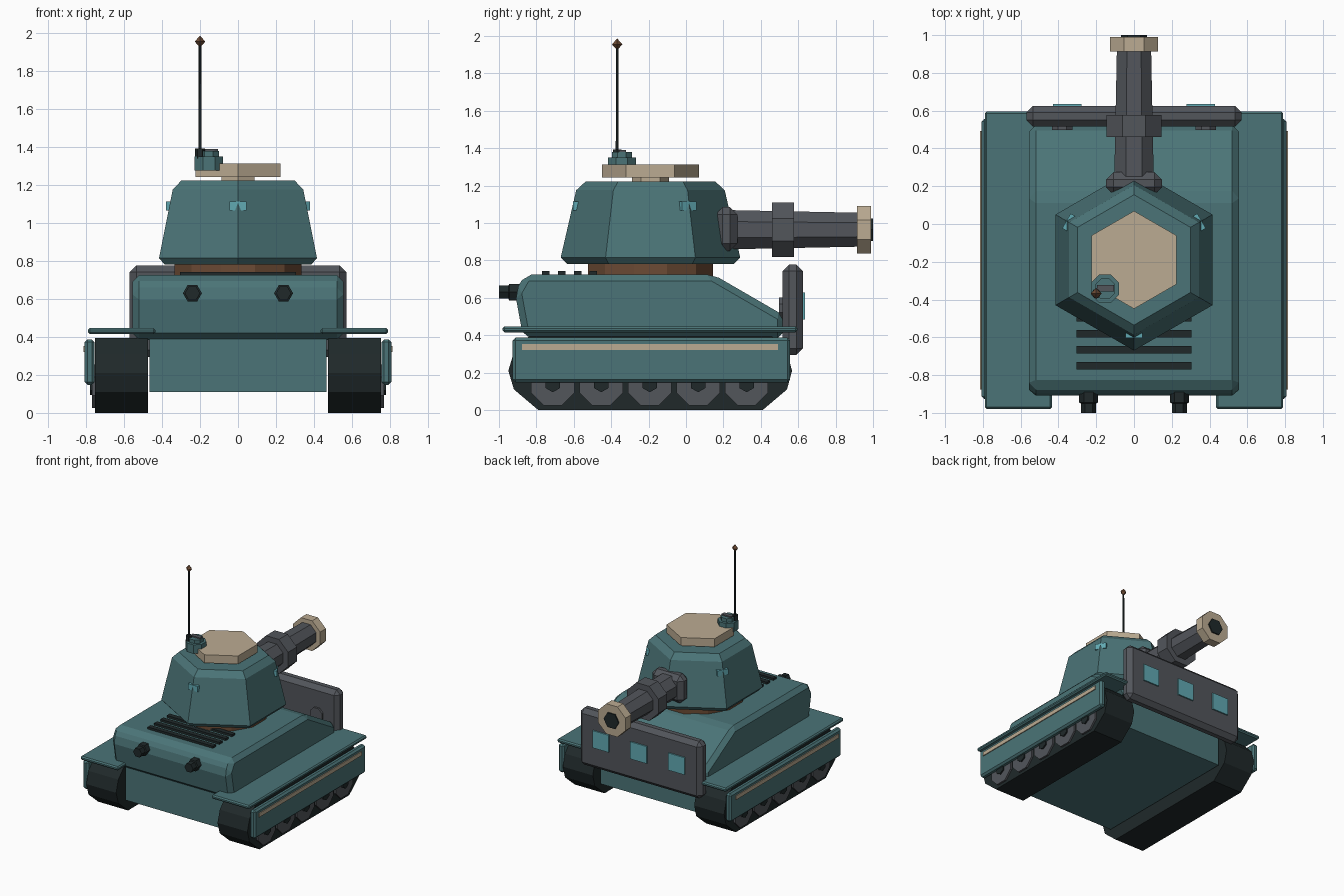
import bpy, bmesh, math
from mathutils import Vector

cube = bpy.data.objects.get("Cube")
if cube:
    bpy.data.objects.remove(cube, do_unlink=True)


def material(name, rgb):
    m = bpy.data.materials.new(name)
    m.use_nodes = True
    m.diffuse_color = (*rgb, 1)
    bsdf = next(n for n in m.node_tree.nodes if n.type == 'BSDF_PRINCIPLED')
    bsdf.inputs["Base Color"].default_value = (*rgb, 1)
    bsdf.inputs["Roughness"].default_value = 0.8
    return m


TEAL = material("teal_paint", (0.07, 0.175, 0.185))
GRAY = material("gun_gray", (0.085, 0.092, 0.105))
DARK = material("track_black", (0.014, 0.022, 0.023))
CREAM = material("cream_paint", (0.50, 0.41, 0.29))
BROWN = material("rust_brown", (0.15, 0.07, 0.035))
CYAN = material("cyan_glass", (0.12, 0.40, 0.45))


def finish(name, bm, mat, bevel=0):
    bmesh.ops.recalc_face_normals(bm, faces=bm.faces)
    mesh = bpy.data.meshes.new(name)
    bm.to_mesh(mesh)
    bm.free()
    mesh.materials.append(mat)
    obj = bpy.data.objects.new(name, mesh)
    bpy.context.collection.objects.link(obj)
    if bevel:
        mod = obj.modifiers.new("chamfer", 'BEVEL')
        mod.width = bevel
        mod.segments = 1
        mod.limit_method = 'ANGLE'
        mod.angle_limit = math.radians(25)
    return obj


def loft(name, loops, mat, bevel=0):
    """Skin a stack of equal-length point loops and cap both ends."""
    bm = bmesh.new()
    rows = [[bm.verts.new(p) for p in loop] for loop in loops]
    n = len(rows[0])
    for a, b in zip(rows, rows[1:]):
        for i in range(n):
            j = (i + 1) % n
            bm.faces.new((a[i], a[j], b[j], b[i]))
    bm.faces.new(rows[0])
    bm.faces.new(rows[-1])
    return finish(name, bm, mat, bevel)


def box(name, xs, ys, zs, mat, bevel=0):
    loops = [[(xs[0], ys[0], z), (xs[1], ys[0], z),
              (xs[1], ys[1], z), (xs[0], ys[1], z)] for z in zs]
    return loft(name, loops, mat, bevel)


def side_profile(name, points, xs, mat, bevel=0):
    return loft(name, [[(x, y, z) for y, z in points] for x in xs], mat, bevel)


def turned(name, sides, rings, mat, centre, axis='Z', turn=0):
    """Regular polygon rings (radius, distance along axis)."""
    loops = []
    for r, h in rings:
        loop = []
        for i in range(sides):
            t = math.radians(turn) + math.tau * i / sides
            u, v = r * math.cos(t), r * math.sin(t)
            p = {'X': (h, u, v), 'Y': (u, h, v), 'Z': (u, v, h)}[axis]
            loop.append(Vector(p) + Vector(centre))
        loops.append(loop)
    return loft(name, loops, mat)


# Hull
box("lower_hull", (-0.465, 0.465), (-0.84, 0.48), (0.11, 0.42), TEAL)
side_profile("upper_hull",
             [(-0.87, 0.385), (-0.915, 0.63), (-0.86, 0.725), (0.145, 0.725),
              (0.525, 0.505), (0.525, 0.385)], (-0.555, 0.555), TEAL, 0.035)

# Running gear on both sides
track = [(-0.79, 0), (-0.92, 0.11), (-0.95, 0.21), (-0.92, 0.31), (-0.84, 0.395),
         (0.46, 0.395), (0.54, 0.31), (0.567, 0.21), (0.54, 0.11), (0.41, 0)]
for side, s in (("left", 1), ("right", -1)):
    side_profile(side + "_track", track, (s * 0.474, s * 0.753), DARK)
    box(side + "_fender", (s * 0.435, s * 0.79), (-0.98, 0.595), (0.415, 0.447), TEAL, 0.01)
    box(side + "_skirt", (s * 0.755, s * 0.807), (-0.927, 0.557), (0.148, 0.387), TEAL, 0.015)
    box(side + "_stripe", (s * 0.80, s * 0.814), (-0.877, 0.492), (0.32, 0.353), CREAM)
    for i in range(5):
        c = (0, -0.712 + 0.259 * i, 0.14)
        turned(f"{side}_wheel_{i + 1}", 8, [(0.125, s * 0.74), (0.125, s * 0.768)],
               GRAY, c, 'X', 22.5)
        turned(f"{side}_hub_{i + 1}", 6, [(0.045, s * 0.76), (0.045, s * 0.78)],
               DARK, c, 'X', 90)
    # Exhaust pipe
    turned(side + "_exhaust", 6, [(0.05, -0.86), (0.05, -0.945), (0.04, -0.95), (0.04, -1.0)],
           DARK, (s * 0.24, 0, 0.63), 'Y')
    # Bolt on the inner face of the shield
    turned(side + "_shield_bolt", 8, [(0.06, 0.498), (0.06, 0.53)],
           GRAY, (s * 0.38, 0, 0.545), 'Y', 22.5)

# Engine deck slats
for i in range(4):
    y = -0.75 + 0.085 * i
    box(f"deck_slat_{i + 1}", (-0.305, 0.305), (y - 0.02, y + 0.02), (0.71, 0.743), DARK)

# Shield plate with windows
box("shield_plate", (-0.57, 0.57), (0.515, 0.625), (0.295, 0.777), GRAY, 0.035)
for i in range(3):
    x = 0.353 * (i - 1)
    box(f"shield_window_{i + 1}", (x - 0.076, x + 0.076), (0.62, 0.636), (0.483, 0.628), CYAN)

# Turret
MID = (0, -0.19, 0)
turned("turret_ring", 12, [(0.345, 0.71), (0.345, 0.79)], BROWN, MID, turn=15)
turned("turret", 6, [(0.445, 0.78), (0.48, 0.815), (0.397, 1.175), (0.345, 1.223)],
       TEAL, MID, turn=90)
turned("roof_hatch", 6, [(0.259, 1.243), (0.259, 1.312)], CREAM, MID, turn=90)
turned("hatch_neck", 6, [(0.1, 1.21), (0.1, 1.25)], CREAM, MID, turn=90)

# Glass sensors on alternate turret corners
for name, deg in (("left", 30), ("right", 150), ("front", 270)):
    t = math.radians(deg)
    out, across = Vector((math.cos(t), math.sin(t), 0)), Vector((-math.sin(t), math.cos(t), 0))
    loops = [[Vector(MID) + out * r + across * w + Vector((0, 0, z))
              for r, w in ((0.37, -0.045), (0.413, -0.045), (0.413, 0.045), (0.37, 0.045))]
             for z in (1.066, 1.114)]
    loft(name + "_sensor", loops, CYAN)

# Main gun
AXIS = (0, 0, 0.964)
box("mantlet", (-0.148, 0.148), (0.155, 0.275), (0.85, 1.085), GRAY, 0.04)
for name, rings, mat in (
        ("barrel", [(0.114, 0.2), (0.098, 0.93)], GRAY),
        ("barrel_collar", [(0.158, 0.46), (0.158, 0.577)], GRAY),
        ("muzzle_ring", [(0.138, 0.914), (0.138, 0.99)], CREAM)):
    turned(name, 8, rings, mat, AXIS, 'Y', 22.5)
turned("bore", 6, [(0.07, 0.96), (0.07, 1.0)], DARK, AXIS, 'Y')

# Cupola and antenna
CUPOLA = (-0.153, -0.343, 0)
turned("cupola", 8, [(0.081, 1.275), (0.081, 1.35)], TEAL, CUPOLA, turn=22.5)
turned("cupola_cap", 8, [(0.058, 1.34), (0.058, 1.38)], TEAL, CUPOLA, turn=22.5)
box("cupola_handle", (-0.195, -0.105), (-0.357, -0.322), (1.37, 1.39), GRAY)
MAST = (-0.2, -0.368, 0)
turned("antenna_base", 6, [(0.026, 1.34), (0.026, 1.392)], DARK, MAST)
turned("antenna", 6, [(0.009, 1.37), (0.007, 1.95)], DARK, MAST)
turned("antenna_tip", 4, [(0.001, 1.925), (0.028, 1.955), (0.001, 1.985)], BROWN, MAST)
